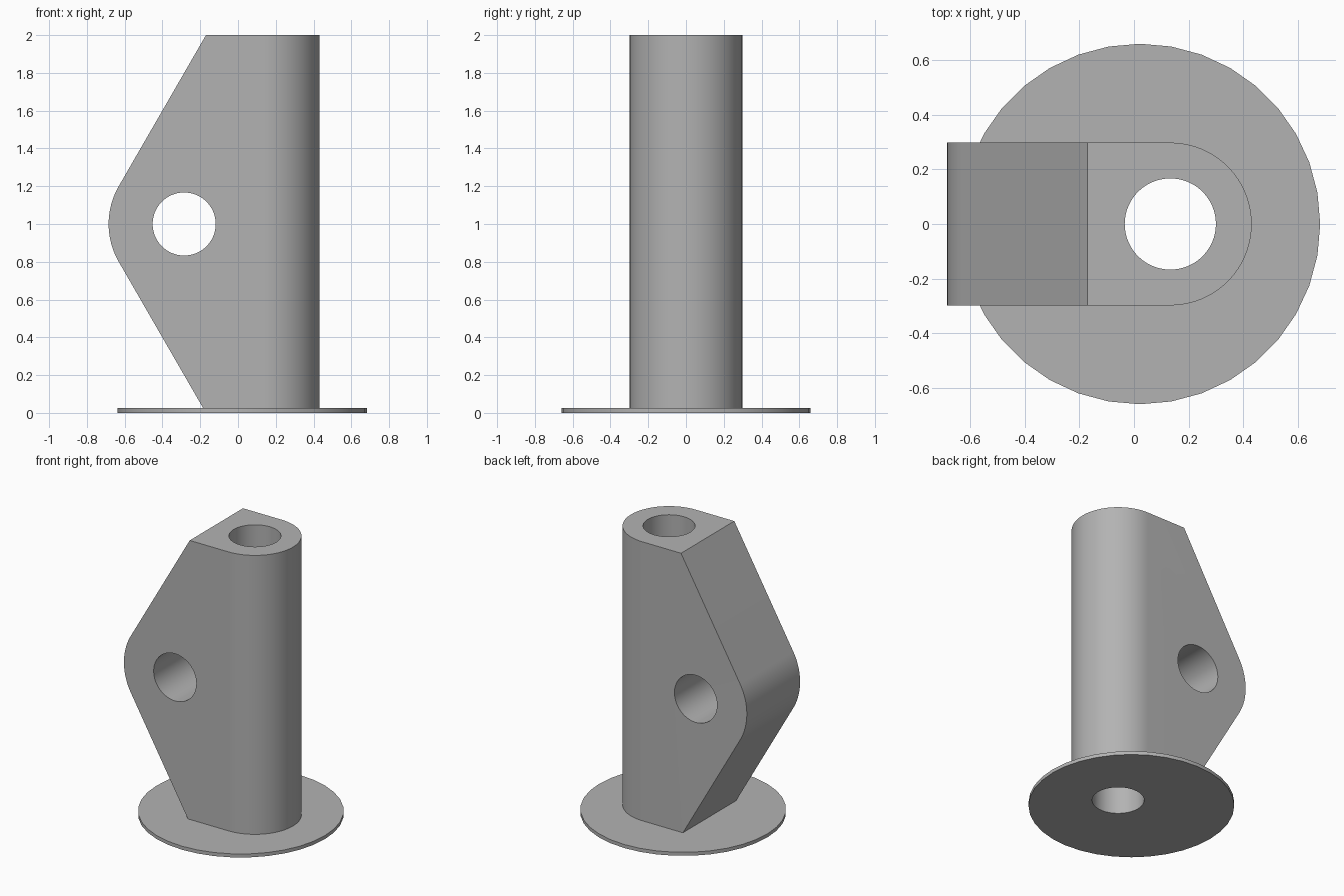
import bpy
import bmesh
from math import cos, sin, pi, radians
from mathutils import Vector

cube = bpy.data.objects.get("Cube")
if cube:
    bpy.data.objects.remove(cube, do_unlink=True)

BORE_X, BORE_R = 0.133, 0.167      # vertical bore
EYE_X, EYE_Z = -0.285, 1.0         # cross hole
BASE_T, HEIGHT, HALF_W = 0.025, 2.0, 0.298

grey = bpy.data.materials.new("plain grey")
grey.use_nodes = True
grey.diffuse_color = (0.45, 0.45, 0.45, 1)
grey.node_tree.nodes["Principled BSDF"].inputs["Base Color"].default_value = grey.diffuse_color


def arc(cx, cy, r, start, end, steps):
    angles = [radians(start + (end - start) * i / steps) for i in range(steps + 1)]
    return [(cx + r * cos(a), cy + r * sin(a)) for a in angles]


def prism(name, outline, place, sweep):
    """Extrude a closed 2D outline along the sweep vector."""
    bm = bmesh.new()
    face = bm.faces.new([bm.verts.new(place(u, v)) for u, v in outline])
    ext = bmesh.ops.extrude_face_region(bm, geom=[face])
    moved = [g for g in ext["geom"] if isinstance(g, bmesh.types.BMVert)]
    bmesh.ops.translate(bm, vec=Vector(sweep), verts=moved)
    bmesh.ops.recalc_face_normals(bm, faces=bm.faces)
    mesh = bpy.data.meshes.new(name)
    bm.to_mesh(mesh)
    bm.free()
    mesh.materials.append(grey)
    obj = bpy.data.objects.new(name, mesh)
    bpy.context.collection.objects.link(obj)
    return obj


def upright(name, outline, z0, z1):
    return prism(name, outline, lambda x, y: (x, y, z0), (0, 0, z1 - z0))


def crosswise(name, outline, half):
    return prism(name, outline, lambda x, z: (x, -half, z), (0, 2 * half, 0))


def combine(target, tool, operation):
    bpy.context.view_layer.objects.active = target
    mod = target.modifiers.new("cut", "BOOLEAN")
    mod.operation, mod.object, mod.solver = operation, tool, "EXACT"
    bpy.ops.object.modifier_apply(modifier=mod.name)


# Upright body: rounded plan trimmed to the side profile with its rounded nose
plan = arc(BORE_X, 0, HALF_W, -90, 90, 48) + [(-1, HALF_W), (-1, -HALF_W)]
body = upright("upright_body", plan, BASE_T, HEIGHT)
nose = arc(EYE_X, EYE_Z, 0.4, 150, 210, 20)
profile = nose + [(-0.17, 0), (1, 0), (1, HEIGHT + 0.1), (-0.112, HEIGHT + 0.1)]
side_profile = crosswise("side_profile_cutter", profile, 1)
combine(body, side_profile, "INTERSECT")

# Base disc
base = upright("base_disc", arc(0.022, 0, 0.66, 0, 350, 35), 0, BASE_T)

# Vertical bore through body and base, cross hole through the nose
bore = upright("bore_cutter", arc(BORE_X, 0, BORE_R, 0, 354, 59), -0.5, 2.5)
eye = crosswise("cross_hole_cutter", arc(EYE_X, EYE_Z, BORE_R, 0, 354, 59), 1)
combine(body, bore, "DIFFERENCE")
combine(body, eye, "DIFFERENCE")
combine(base, bore, "DIFFERENCE")

for cutter in (side_profile, bore, eye):
    bpy.data.objects.remove(cutter, do_unlink=True)

# Smooth curved walls, crisp edges
for part in (body, base):
    bpy.ops.object.select_all(action="DESELECT")
    part.select_set(True)
    bpy.context.view_layer.objects.active = part
    bpy.ops.object.shade_smooth_by_angle(angle=pi / 6)
